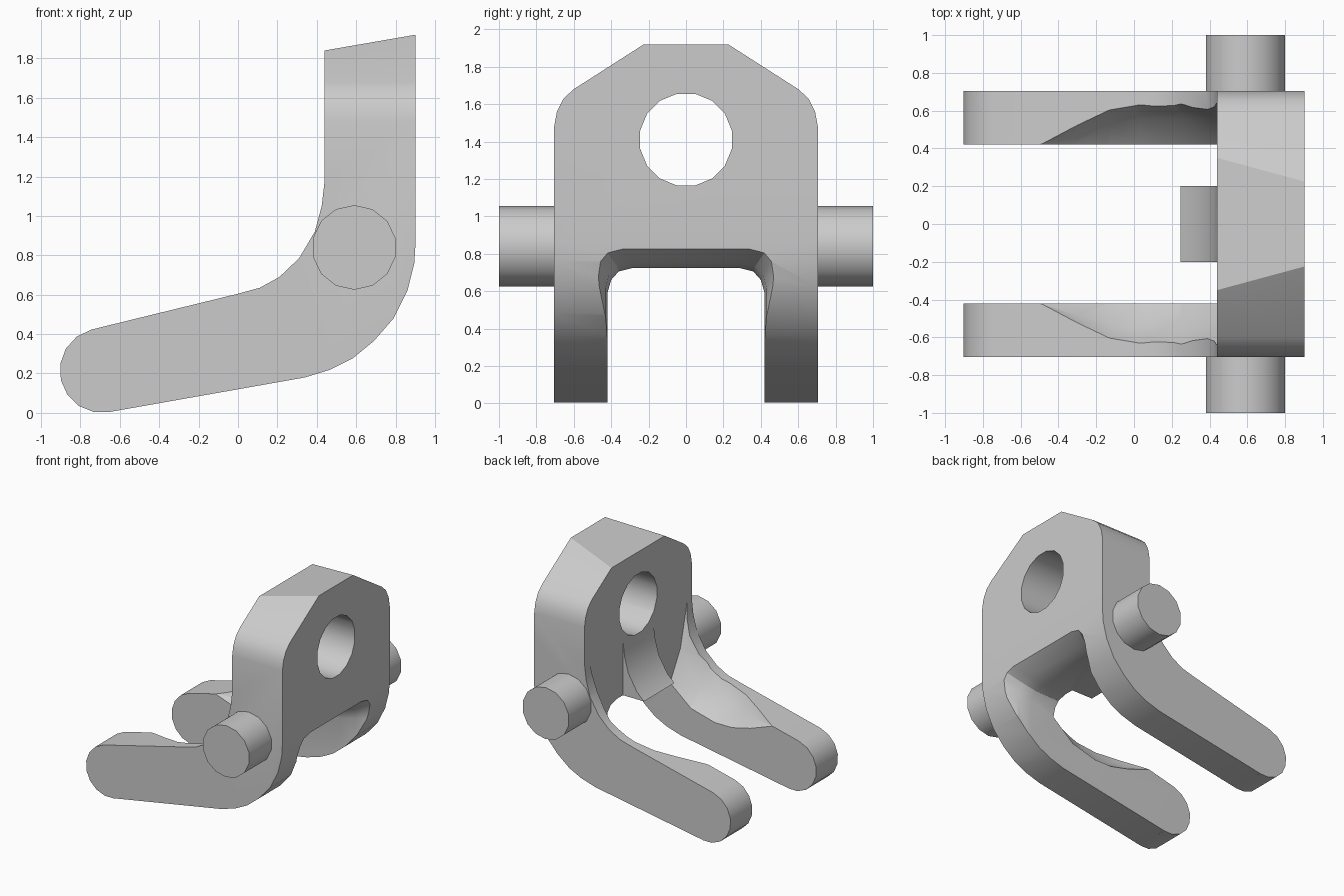
import bpy, bmesh, math
from mathutils import Vector

cube = bpy.data.objects.get("Cube")
if cube:
    bpy.data.objects.remove(cube)

grey = bpy.data.materials.new("plain_grey")
grey.use_nodes = True
grey.diffuse_color = (0.6, 0.6, 0.6, 1)
grey.node_tree.nodes["Principled BSDF"].inputs["Base Color"].default_value = (0.6, 0.6, 0.6, 1)


def loft(name, rings):
    """Skin a closed solid through rings of equal point count."""
    bm = bmesh.new()
    loops = [[bm.verts.new(p) for p in ring] for ring in rings]
    n = len(loops[0])
    for a, b in zip(loops, loops[1:]):
        for i in range(n):
            j = (i + 1) % n
            bm.faces.new((a[i], a[j], b[j], b[i]))
    bm.faces.new(loops[0])
    bm.faces.new(loops[-1])
    bmesh.ops.recalc_face_normals(bm, faces=bm.faces)
    mesh = bpy.data.meshes.new(name)
    bm.to_mesh(mesh)
    bm.free()
    mesh.materials.append(grey)
    obj = bpy.data.objects.new(name, mesh)
    bpy.context.collection.objects.link(obj)
    return obj


def circle(cx, cz, r, n):
    return [(cx + r * math.cos(math.tau * (i + 0.5) / n),
             cz + r * math.sin(math.tau * (i + 0.5) / n)) for i in range(n)]


def along_y(name, outline, y0, y1):
    return loft(name, [[(x, y, z) for x, z in outline] for y in (y0, y1)])


def along_x(name, outline, x0, x1):
    return loft(name, [[(x, y, z) for y, z in outline] for x in (x0, x1)])


def carve(obj, tool, operation="DIFFERENCE"):
    mod = obj.modifiers.new(tool.name, "BOOLEAN")
    mod.operation, mod.object, mod.solver = operation, tool, "EXACT"
    bpy.context.view_layer.objects.active = obj
    bpy.ops.object.modifier_apply(modifier=mod.name)
    bpy.data.objects.remove(tool)


def smooth(obj, angle):
    bpy.ops.object.select_all(action="DESELECT")
    obj.select_set(True)
    bpy.context.view_layer.objects.active = obj
    bpy.ops.object.shade_smooth_by_angle(angle=math.radians(angle))


def mirrored(half):
    return half + [(-y, z) for y, z in reversed(half)]


# Bent side profile: rounded arm tip, arm, bend and upright plate
tip = [(-0.69 + 0.215 * math.cos(math.radians(a)), 0.215 + 0.215 * math.sin(math.radians(a)))
       for a in range(105, 285, 22)]
side = tip + [(-0.65, 0.005), (0.34, 0.18), (0.47, 0.22), (0.58, 0.275), (0.69, 0.365),
              (0.79, 0.48), (0.86, 0.62), (0.895, 0.76), (0.902, 0.87), (0.902, 1.92),
              (0.44, 1.84), (0.44, 1.18), (0.425, 1.05), (0.39, 0.92), (0.31, 0.785),
              (0.21, 0.69), (0.11, 0.635), (0.0, 0.605)]
bracket = along_y("bracket", side, -0.705, 0.705)

# Shouldered plate outline with rounded corners
half = [(0.705, -0.2), (0.705, 1.48), (0.69, 1.56), (0.655, 1.63), (0.6, 1.68),
        (0.225, 1.92), (0.065, 2.02)]
carve(bracket, along_x("outline", mirrored(half), -1.2, 1.2), "INTERSECT")

# Slot between the arms, flared at the outer side of the bend
slot = mirrored([(0.42, -0.2), (0.42, 0.59), (0.4, 0.66), (0.36, 0.705), (0.28, 0.725)])


def flare(dy, dz):
    return [(y + math.copysign(dy, y), z + (dz if z > 0 else 0)) for y, z in slot]


stations = [(-1.2, 0, 0), (0.66, 0, 0), (0.78, 0.01, 0.03), (0.95, 0.08, 0.13)]
carve(bracket, loft("slot", [[(x, y, z) for y, z in flare(dy, dz)] for x, dy, dz in stations]))

# Scooped pockets on the inner top edges of the arms: x, edge y, edge z, floor z
scoop = [(-0.5, 0.421, 0.49, 0.48), (-0.3, 0.525, 0.535, 0.41), (-0.13, 0.605, 0.575, 0.37),
         (0.03, 0.635, 0.62, 0.37), (0.25, 0.637, 0.73, 0.43), (0.44, 0.637, 1.15, 0.59)]
for s in (-1, 1):
    rings = []
    for x, y, top, low in scoop:
        mid_y, mid_z = 0.42 + (y - 0.42) * 0.62, low + (top - low) * 0.42
        rings.append([(x, s * 0.2, 1.5), (x, s * y, 1.5), (x, s * y, top),
                      (x, s * mid_y, mid_z), (x, s * 0.419, low), (x, s * 0.2, low)])
    carve(bracket, loft("scoop", rings))

# Round hole through the plate
carve(bracket, along_x("hole", circle(0, 1.41, 0.25, 16), 0.2, 1.2))
smooth(bracket, 28)

# Pivot pins on both sides
for name, s in (("front_pin", -1), ("back_pin", 1)):
    pin = along_y(name, circle(0.59, 0.84, 0.215, 14), s * 0.68, s * 1.0)
    smooth(pin, 35)
